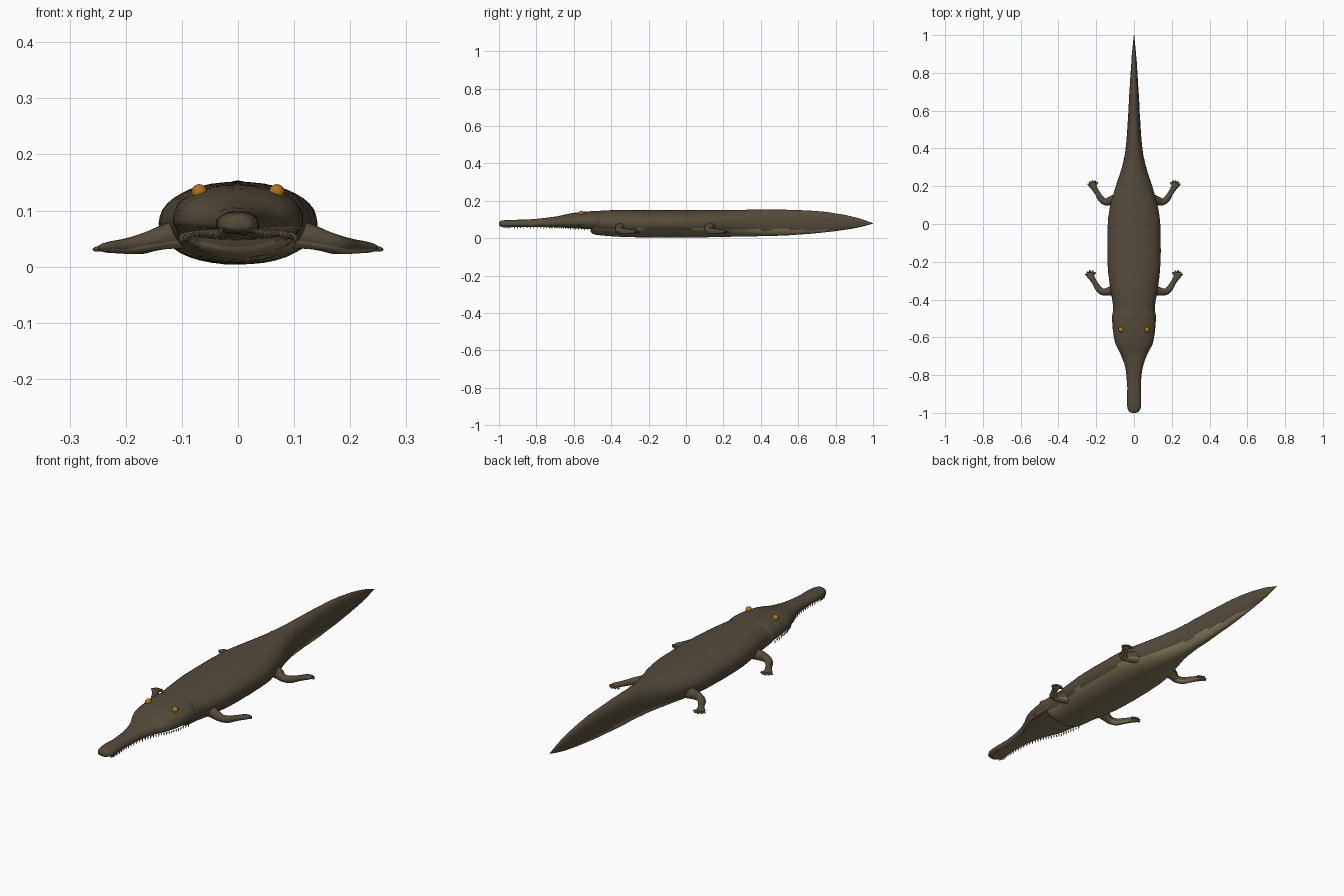
import bpy, bmesh, math, random
from mathutils import Vector, noise

cube = bpy.data.objects.get("Cube")
if cube:
    bpy.data.objects.remove(cube, do_unlink=True)
random.seed(4)


def material(name, rgb):
    m = bpy.data.materials.new(name)
    m.use_nodes = True
    m.diffuse_color = (*rgb, 1)
    m.node_tree.nodes["Principled BSDF"].inputs["Base Color"].default_value = (*rgb, 1)
    return m


HIDE = material("brown hide", (.09, .07, .043))
BELLY = material("tan belly", (.24, .19, .1))
EYE = material("amber eye", (.42, .17, .01))


def finish(bm, name, mats, rule=None):
    bmesh.ops.recalc_face_normals(bm, faces=bm.faces)
    bm.normal_update()
    for f in bm.faces:
        f.smooth = True
        if rule:
            f.material_index = int(rule(f))
    me = bpy.data.meshes.new(name)
    bm.to_mesh(me)
    bm.free()
    for m in mats:
        me.materials.append(m)
    ob = bpy.data.objects.new(name, me)
    bpy.context.collection.objects.link(ob)
    return ob


def spline(rows, steps):
    """Smoothly fill in between rows of numbers."""
    out = []
    for i in range(len(rows) - 1):
        a, b = rows[max(i - 1, 0)], rows[i]
        c, d = rows[i + 1], rows[min(i + 2, len(rows) - 1)]
        for s in range(steps):
            t = s / steps
            out.append([q + t / 2 * (r - p + t * (2 * p - 5 * q + 4 * r - w
                        + t * (3 * (q - r) + w - p))) for p, q, r, w in zip(a, b, c, d)])
    return out + [list(rows[-1])]


def add_loft(bm, rings):
    loops = [[bm.verts.new(p) for p in ring] for ring in rings]
    for a, b in zip(loops, loops[1:]):
        for i in range(len(a)):
            j = (i + 1) % len(a)
            bm.faces.new((a[i], a[j], b[j], b[i]))
    bm.faces.new(loops[0])
    bm.faces.new(loops[-1])


def oval(centre, side, up, down, n, power=2):
    """Ring with separate heights above and below its middle."""
    ring = []
    for i in range(n):
        a = math.tau * i / n
        c, s = math.cos(a), math.sin(a)
        c = math.copysign(abs(c) ** (2 / power), c)
        s = math.copysign(abs(s) ** (2 / power), s)
        ring.append(centre + side * c + Vector((0, 0, s * (up if s > 0 else down))))
    return ring


def trunk(name, rows, steps, middle, power, rule):
    rings = []
    for y, w, low, high in spline(rows, steps):
        mid = low + (high - low) * middle
        rings.append(oval(Vector((0, y, mid)), Vector((max(w, .001), 0, 0)),
                          high - mid, mid - low, 40, power))
    bm = bmesh.new()
    add_loft(bm, rings)
    # slightly lumpy skin
    for v in bm.verts:
        k = .0022 * noise.noise(v.co * 40)
        v.co.x += math.copysign(k, v.co.x) if abs(v.co.x) > .01 else 0
        v.co.z += k * .5
    return finish(bm, name, (HIDE, BELLY), rule)


def belly_rule(f):
    c = f.calc_center_median()
    return c.z < .046 + .008 * noise.noise(c * 14)


# Body and tail: y, half width, bottom, top
trunk("body_and_tail", [
    (-.51, .085, .034, .125), (-.49, .108, .02, .142), (-.42, .112, .012, .149),
    (-.33, .127, .007, .151), (-.2, .14, .004, .151), (0, .138, .004, .151),
    (.1, .124, .005, .151), (.2, .096, .007, .151), (.3, .064, .009, .152),
    (.4, .044, .011, .153), (.55, .032, .016, .152), (.7, .024, .027, .145),
    (.82, .016, .041, .13), (.92, .009, .057, .108), (1, .001, .078, .081)],
    7, .5, 2.1, belly_rule)

# Head and upper jaw: same columns
HEAD = [
    (-1, .008, .07, .084), (-.994, .024, .063, .092), (-.97, .035, .06, .096),
    (-.93, .037, .06, .098), (-.85, .036, .06, .1), (-.76, .046, .059, .108),
    (-.69, .07, .058, .117), (-.63, .099, .055, .13), (-.56, .111, .051, .14),
    (-.48, .115, .046, .146), (-.45, .098, .045, .144)]
trunk("head", HEAD, 6, .35, 2.3,
      lambda f: f.normal.z < -.75 and f.calc_center_median().y > -.985)

# Teeth along both edges of the jaw
bm = bmesh.new()
for y, w, low, high in spline(HEAD, 5)[9:44]:
    for sx in (-1, 1):
        h = random.uniform(.011, .017)
        base = Vector((sx * w * .88, y, low + .007))
        add_loft(bm, [oval(base + Vector((0, 0, -h * t)), Vector((.004 * (1 - t) + .0003, 0, 0)),
                           .0004, .0004, 4) for t in (0, 1)])
        # second blade gives the tooth depth along the jaw
        add_loft(bm, [[base + Vector((dx * s, dy * s, -h * t)) for dx, dy in
                       ((.002, 0), (0, .005), (-.002, 0), (0, -.005))]
                      for t, s in ((0, 1), (1, .1))])
finish(bm, "teeth", (BELLY,))

# Eyes
for side, sx in (("left", 1), ("right", -1)):
    bm = bmesh.new()
    bmesh.ops.create_uvsphere(bm, u_segments=16, v_segments=10, radius=.014)
    for v in bm.verts:
        v.co = Vector((sx * .069, -.56, .133)) + v.co
    finish(bm, side + "_eye", (EYE,))


def limb(bm, rows, sx, oy, steps=4, n=14):
    """Tube through rows of x, y, z, half width, half height."""
    pts = spline(rows, steps)
    rings = []
    for i, (x, y, z, w, h) in enumerate(pts):
        a, b = pts[max(i - 1, 0)], pts[min(i + 1, len(pts) - 1)]
        d = Vector((b[0] - a[0], b[1] - a[1], 0)).normalized()
        side = Vector((-d.y * sx, d.x, 0)) * w
        rings.append(oval(Vector((x * sx, y + oy, z)), side, h, h, n))
    add_loft(bm, rings)


# Legs reach outwards, bend at the elbow and end in spread toes
LEG = [(.08, .01, .062, .034, .03), (.125, .0, .055, .024, .024), (.158, -.005, .045, .018, .018),
       (.182, .01, .038, .017, .016), (.202, .042, .036, .014, .013),
       (.218, .068, .035, .016, .011), (.228, .085, .034, .02, .009), (.233, .094, .034, .012, .006)]
for pair, oy, shift in (("front", -.355, .004), ("hind", .122, -.008)):
    for side, sx in (("left", 1), ("right", -1)):
        bm = bmesh.new()
        limb(bm, [(x + shift * (x > .15), y, z, w, h) for x, y, z, w, h in LEG], sx, oy)
        for k in range(5):
            a = math.radians(20 + 30 * k)
            dx, dy = math.cos(a), math.sin(a)
            limb(bm, [(.224 + shift + dx * r, .078 + dy * r, .034 - r * .1, t, t * .8)
                      for r, t in ((.004, .007), (.02, .006), (.029, .005), (.033, .001))],
                 sx, oy, 2, 8)
        finish(bm, f"{side}_{pair}_leg", (HIDE, BELLY),
               lambda f: f.normal.z < -.6 and f.calc_center_median().z < .045)
